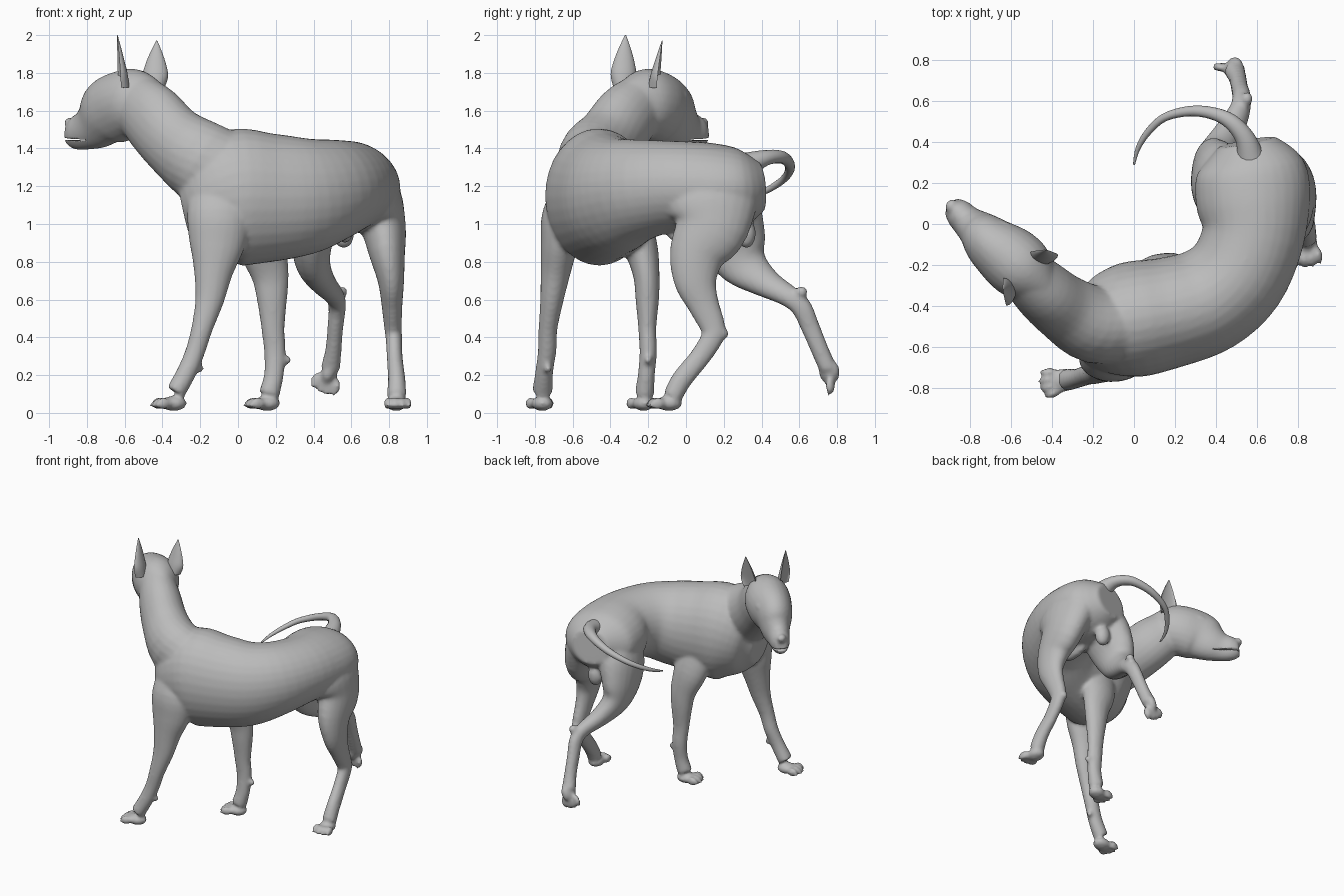
import bpy, bmesh, math
from mathutils import Vector, Matrix

cube = bpy.data.objects.get("Cube")
if cube:
    bpy.data.objects.remove(cube)

grey = bpy.data.materials.new("coat_grey")
grey.use_nodes = True
GREY = (0.5, 0.5, 0.5, 1)
grey.diffuse_color = GREY
grey.node_tree.nodes["Principled BSDF"].inputs["Base Color"].default_value = GREY


def spline(p0, p1, p2, p3, t):
    """Catmull-Rom step between two section tuples."""
    return [0.5 * (2 * b + (c - a) * t + (2 * a - 5 * b + 4 * c - d) * t * t
                   + (3 * b - a - 3 * c + d) * t ** 3) for a, b, c, d in zip(p0, p1, p2, p3)]


def loft(bm, sections, ref, sides=24, steps=4, cup=1.0):
    """Skin ellipses (x, y, z, half side, half ref) along a path; ref orients them."""
    s = [sections[0]] + sections + [sections[-1]]
    rows = [spline(*s[i:i + 4], k / steps) for i in range(len(sections) - 1) for k in range(steps)]
    rows.append(sections[-1])
    pts = [Vector(r[:3]) for r in rows]
    rings = []
    for i, r in enumerate(rows):
        t = (pts[min(i + 1, len(pts) - 1)] - pts[max(i - 1, 0)]).normalized()
        side = t.cross(Vector(ref)).normalized()
        up = side.cross(t)
        ring = []
        for k in range(sides):
            a = math.tau * k / sides
            v = math.sin(a) * (cup if math.sin(a) > 0 else 1)
            ring.append(bm.verts.new(pts[i] + side * r[3] * math.cos(a) + up * r[4] * v))
        rings.append(ring)
    for a, b in zip(rings, rings[1:]):
        for k in range(sides):
            n = (k + 1) % sides
            bm.faces.new((a[k], a[n], b[n], b[k]))
    bm.faces.new(rings[0][::-1])
    bm.faces.new(rings[-1])


def ball(bm, centre, radii, direction=(1, 0, 0)):
    rot = Vector(direction).to_track_quat('X', 'Z').to_matrix().to_4x4()
    m = Matrix.Translation(centre) @ rot @ Matrix.Diagonal((*radii, 1))
    bmesh.ops.create_icosphere(bm, subdivisions=3, radius=1, matrix=m)


def paw(bm, centre, direction, up=(0, 0, 1)):
    """Pad with four toes and small claws fanned around a direction."""
    c, d = Vector(centre), Vector(direction).normalized()
    side = d.cross(Vector(up)).normalized()
    top = side.cross(d)
    ball(bm, c - d * 0.02, (0.07, 0.058, 0.04), d)
    for k in (-1.5, -0.5, 0.5, 1.5):
        reach = 0.062 - 0.012 * abs(k)
        td = (d + side * k * 0.12).normalized()
        toe = c + d * reach + side * k * 0.035
        ball(bm, toe, (0.042, 0.021, 0.032), td)
        ball(bm, toe + td * 0.034 - top * 0.012, (0.018, 0.011, 0.013), td)


def finish(name, bm, angle=60):
    bmesh.ops.recalc_face_normals(bm, faces=bm.faces)
    me = bpy.data.meshes.new(name)
    bm.to_mesh(me)
    bm.free()
    ob = bpy.data.objects.new(name, me)
    bpy.context.collection.objects.link(ob)
    me.materials.append(grey)
    bpy.ops.object.select_all(action='DESELECT')
    ob.select_set(True)
    bpy.context.view_layer.objects.active = ob
    bpy.ops.object.shade_smooth_by_angle(angle=math.radians(angle))
    return ob


UP = (0, 0, 1)
body = bmesh.new()

# Torso, curving from chest round to rump
loft(body, [(-0.29, -0.50, 1.08, .09, .13), (-0.20, -0.50, 1.10, .21, .26),
            (-0.03, -0.47, 1.14, .28, .36), (0.18, -0.43, 1.14, .27, .34),
            (0.36, -0.37, 1.15, .26, .31), (0.50, -0.25, 1.18, .25, .27),
            (0.58, -0.06, 1.20, .25, .24), (0.58, 0.12, 1.19, .28, .24),
            (0.57, 0.28, 1.19, .26, .21), (0.55, 0.40, 1.20, .14, .13)], UP, 32)

# Neck
loft(body, [(0.02, -0.50, 1.20, .18, .24), (-0.19, -0.49, 1.33, .19, .22),
            (-0.34, -0.41, 1.44, .165, .19), (-0.45, -0.32, 1.56, .15, .185),
            (-0.53, -0.24, 1.64, .13, .16)], UP)

# Skull and muzzle
loft(body, [(-0.43, -0.32, 1.66, .08, .10), (-0.52, -0.24, 1.65, .15, .17),
            (-0.60, -0.17, 1.63, .16, .185), (-0.69, -0.10, 1.59, .135, .18),
            (-0.75, -0.04, 1.53, .105, .14), (-0.81, 0.01, 1.495, .08, .105),
            (-0.86, 0.06, 1.485, .068, .09), (-0.895, 0.09, 1.49, .045, .065)], UP)
ball(body, (-0.89, 0.088, 1.535), (.03, .035, .03), (-.75, .66, 0))   # nose

# Brows and eyes on either side of the head
fwd, right = Vector((-.75, .66, 0)), Vector((.66, .75, 0))
for s in (-1, 1):
    eye = Vector((-0.705, -0.085, 1.645)) + right * s * 0.105
    ball(body, eye, (.026, .018, .017), fwd)
    ball(body, eye + Vector((0.015, -0.01, 0.032)), (.04, .025, .018), fwd)

# Outer hind leg, standing
loft(body, [(0.66, 0.12, 1.25, .12, .18), (0.72, 0.13, 1.12, .15, .25),
            (0.77, 0.13, 0.98, .12, .20), (0.79, 0.06, 0.84, .095, .15),
            (0.81, 0.05, 0.70, .07, .115), (0.815, 0.09, 0.58, .056, .085),
            (0.82, 0.14, 0.46, .047, .068), (0.825, 0.14, 0.40, .044, .06),
            (0.83, 0.07, 0.29, .042, .055), (0.84, -0.02, 0.18, .046, .055),
            (0.84, -0.07, 0.09, .052, .052)], (0, -1, 0))
ball(body, (0.82, 0.195, 0.42), (.032, .03, .035))
paw(body, (0.84, -0.11, 0.05), (0.12, -1, 0))

# Inner hind leg, stretched back
loft(body, [(0.47, 0.17, 1.20, .14, .17), (0.42, 0.20, 1.05, .14, .20),
            (0.39, 0.25, 0.90, .11, .18), (0.40, 0.31, 0.78, .09, .13),
            (0.45, 0.42, 0.69, .068, .085), (0.51, 0.54, 0.62, .052, .06),
            (0.525, 0.61, 0.56, .046, .055), (0.515, 0.66, 0.45, .042, .05),
            (0.505, 0.71, 0.33, .043, .047), (0.49, 0.75, 0.24, .052, .047)], (0, -1, 0))
ball(body, (0.55, 0.61, 0.64), (.03, .035, .03))
paw(body, (0.48, 0.76, 0.20), (-0.35, 0.1, -1), (0, 1, 0))

# Outer front leg, reaching forward
loft(body, [(-0.10, -0.58, 1.20, .10, .16), (-0.10, -0.65, 1.05, .11, .17),
            (-0.11, -0.67, 0.90, .10, .15), (-0.13, -0.69, 0.75, .08, .105),
            (-0.15, -0.71, 0.60, .062, .077), (-0.19, -0.73, 0.45, .05, .057),
            (-0.225, -0.735, 0.33, .049, .052), (-0.27, -0.75, 0.22, .047, .052),
            (-0.33, -0.76, 0.11, .055, .052)], (-1, 0, 0))
ball(body, (-0.20, -0.73, 0.235), (.02, .02, .024))
paw(body, (-0.36, -0.765, 0.05), (-1, -0.2, 0))

# Inner front leg, upright
loft(body, [(0.10, -0.30, 1.05, .10, .15), (0.13, -0.24, 0.88, .09, .13),
            (0.17, -0.21, 0.73, .07, .10), (0.18, -0.205, 0.60, .062, .08),
            (0.185, -0.205, 0.45, .048, .062), (0.195, -0.20, 0.32, .046, .057),
            (0.19, -0.21, 0.20, .045, .052), (0.165, -0.22, 0.10, .052, .055)], (-1, 0, 0))
ball(body, (0.262, -0.20, 0.28), (.022, .02, .024))
paw(body, (0.135, -0.23, 0.05), (-1, -0.25, 0))

# Underbelly anatomy
ball(body, (0.565, 0.02, 0.95), (.12, .04, .05), (0, 1, 0.1))
ball(body, (0.56, 0.32, 0.95), (.055, .05, .08))

dog = finish("body", body, 80)
mod = dog.modifiers.new("blend", 'REMESH')
mod.mode, mod.voxel_size, mod.use_smooth_shade = 'VOXEL', 0.013, True
mod = dog.modifiers.new("soften", 'SMOOTH')
mod.factor, mod.iterations = 0.5, 5

# Mouth slit
slit = bmesh.new()
loft(slit, [(-0.76, -0.03, 1.445, .12, .004), (-0.85, 0.05, 1.447, .12, .006),
            (-0.96, 0.15, 1.46, .12, .008)], UP, 12)
mouth = finish("mouth_cutter", slit)
mouth.hide_render = True
mouth.hide_set(True)
mouth.display_type = 'WIRE'
cut = dog.modifiers.new("mouth", 'BOOLEAN')
cut.object, cut.operation = mouth, 'DIFFERENCE'

# Tail, sweeping round to the side
tail = bmesh.new()
loft(tail, [(0.57, 0.32, 1.31, .07, .07), (0.54, 0.42, 1.35, .048, .042),
            (0.47, 0.50, 1.355, .038, .034), (0.38, 0.54, 1.33, .03, .028),
            (0.27, 0.55, 1.29, .025, .024), (0.15, 0.52, 1.24, .02, .02),
            (0.07, 0.45, 1.19, .017, .017), (0.02, 0.37, 1.15, .012, .012),
            (0.0, 0.29, 1.12, .005, .005)], UP, 16)
finish("tail", tail)

# Pointed cupped ears
for name, (x, y), face, lean, h in (("ear_outer", (-0.625, -0.335), (-1, -0.1, 0), (-0.015, 0.015), 2.0),
                                    ("ear_inner", (-0.44, -0.15), (0.1, 1, 0), (0.01, 0.025), 1.97)):
    ear = bmesh.new()
    loft(ear, [(x + lean[0] * t, y + lean[1] * t, 1.72 + (h - 1.72) * t, a, b)
               for t, a, b in ((0, .05, .05), (.25, .068, .045), (.5, .055, .032),
                               (.75, .032, .018), (1, .003, .003))], face, 20, cup=-0.35)
    finish(name, ear)
